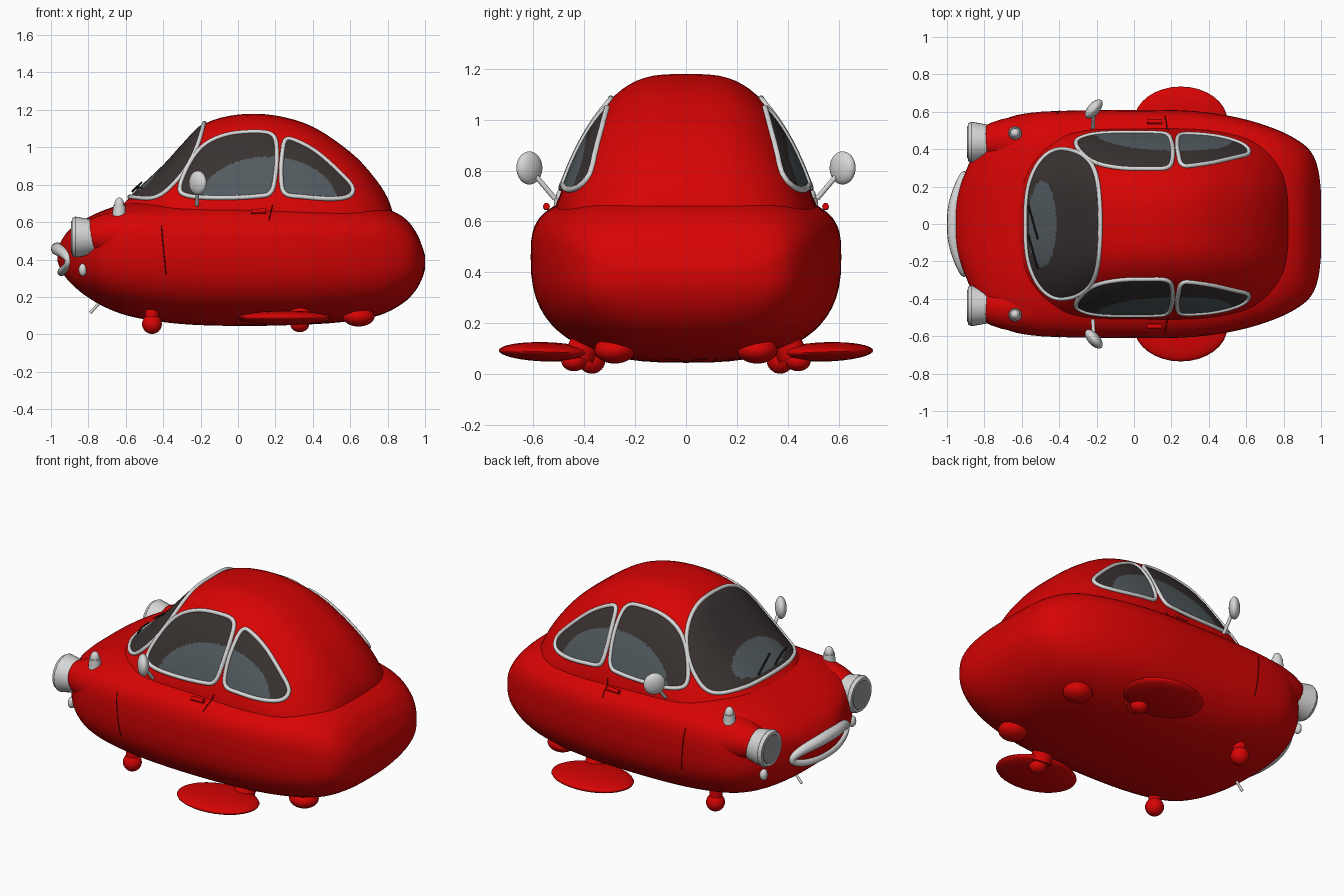
import bpy, bmesh, math
from mathutils import Vector, Matrix
from mathutils.bvhtree import BVHTree

cube = bpy.data.objects.get("Cube")
if cube:
    bpy.data.objects.remove(cube, do_unlink=True)


def material(name, r, g, b):
    m = bpy.data.materials.new(name)
    m.use_nodes = True
    m.diffuse_color = (r, g, b, 1)
    m.node_tree.nodes["Principled BSDF"].inputs["Base Color"].default_value = (r, g, b, 1)
    return m


RED = material("red paint", 0.68, 0.001, 0.001)
SEAM = material("dark red seam", 0.12, 0.001, 0.001)
CHROME = material("light grey chrome", 0.68, 0.68, 0.68)
LENS = material("grey lens", 0.3, 0.31, 0.32)
DARK = material("dark glass", 0.04, 0.031, 0.03)
SLATE = material("slate glass", 0.085, 0.105, 0.115)
BLACK = material("black rubber", 0.012, 0.012, 0.012)


def finish(name, bm, *mats, angle=40):
    me = bpy.data.meshes.new(name)
    bm.to_mesh(me)
    bm.free()
    ob = bpy.data.objects.new(name, me)
    bpy.context.collection.objects.link(ob)
    for m in mats:
        me.materials.append(m)
    bpy.ops.object.select_all(action="DESELECT")
    ob.select_set(True)
    bpy.context.view_layer.objects.active = ob
    bpy.ops.object.shade_smooth_by_angle(angle=math.radians(angle))
    return ob


def spline(pts, steps, closed=False):
    """Smooth Catmull-Rom run through points of any dimension."""
    n, out = len(pts), []
    pick = lambda i: pts[i % n] if closed else pts[max(0, min(n - 1, i))]
    for i in range(n if closed else n - 1):
        a, b, c, d = (pick(i + k) for k in (-1, 0, 1, 2))
        for s in range(steps):
            t = s / steps
            out.append([0.5 * (2 * q + (r - p) * t + (2 * p - 5 * q + 4 * r - u) * t * t
                               + (3 * q - p - 3 * r + u) * t ** 3)
                        for p, q, r, u in zip(a, b, c, d)])
    return out if closed else out + [list(pts[-1])]


def power(v, n):
    return math.copysign(abs(v) ** (2 / n), v)


def loft(name, stations, upper, lower, taper=0, sides=64):
    """Skin of superellipse rings; station = x, bottom, widest height, top, half width."""
    bm = bmesh.new()
    rings = []
    for x, zb, zm, zt, w in spline(stations, 4):
        ring = []
        for i in range(sides):
            a = math.tau * i / sides
            c, s = math.cos(a), math.sin(a)
            n = upper if s >= 0 else lower
            h = power(s, n)
            y = w * power(c, n) * (1 - taper * max(h, 0))
            ring.append(bm.verts.new((x, y, zm + h * (zt - zm if s >= 0 else zm - zb))))
        rings.append(ring)
    for a, b in zip(rings, rings[1:]):
        for i in range(sides):
            j = (i + 1) % sides
            bm.faces.new((a[i], a[j], b[j], b[i]))
    bm.faces.new(rings[0])
    bm.faces.new(rings[-1])
    bmesh.ops.recalc_face_normals(bm, faces=bm.faces)
    return finish(name, bm, RED, angle=60)


body = loft("body", [
    (-.965, .39, .42, .45, .06), (-.945, .34, .42, .50, .15), (-.9, .28, .43, .56, .28),
    (-.82, .21, .44, .615, .45), (-.7, .14, .45, .67, .555), (-.55, .09, .46, .71, .595),
    (-.3, .055, .46, .72, .607), (0, .045, .46, .72, .61), (.3, .05, .46, .71, .605),
    (.55, .065, .45, .70, .57), (.75, .10, .43, .685, .51), (.88, .165, .41, .63, .445),
    (.95, .235, .40, .55, .38), (.985, .3, .39, .47, .29), (1, .35, .39, .42, .17)], 3.3, 2.6)
cabin = loft("cabin", [(x, .5, .6, z, w) for x, z, w in [
    (-.64, .67, .32), (-.55, .76, .43), (-.4, .90, .505), (-.3, 1.01, .525), (-.18, 1.125, .53),
    (0, 1.175, .53), (.2, 1.17, .53), (.4, 1.11, .52), (.6, .975, .48), (.72, .85, .41),
    (.8, .73, .31), (.835, .62, .18)]], 3.3, 2, taper=.36)

# Joined skin that windows, seams and trim are laid onto
verts, polys = [], []
for ob in (body, cabin):
    base = len(verts)
    verts += [v.co.copy() for v in ob.data.vertices]
    polys += [[base + i for i in p.vertices] for p in ob.data.polygons]
skin = BVHTree.FromPolygons(verts, polys)

# Each direction: 2D point to ray origin, and the ray
LAY = {"left": (lambda a, b: (a, 2, b), Vector((0, -1, 0))),
       "right": (lambda a, b: (a, -2, b), Vector((0, 1, 0))),
       "above": (lambda a, b: (a, b, 2), Vector((0, 0, -1))),
       "nose": (lambda a, b: (-2, a, b), Vector((1, 0, 0)))}


def lay(p, way, lift):
    origin, ray = LAY[way]
    o = Vector(origin(p[0], p[1]))
    hit = skin.ray_cast(o, ray)[0]
    return (hit or o + ray * 1.4) - ray * lift


def tube(name, pts, radius, mat, closed=False, radii=None):
    cu = bpy.data.curves.new(name, "CURVE")
    cu.dimensions = "3D"
    cu.bevel_depth = radius
    cu.bevel_resolution = 3
    cu.use_fill_caps = True
    sp = cu.splines.new("POLY")
    sp.points.add(len(pts) - 1)
    for i, p in enumerate(pts):
        sp.points[i].co = (*p, 1)
        sp.points[i].radius = radii[i] if radii else 1
    sp.use_cyclic_u = closed
    cu.materials.append(mat)
    ob = bpy.data.objects.new(name, cu)
    bpy.context.collection.objects.link(ob)


def window(name, outline, way, pale):
    """Glass patch on the skin, a paler ellipse by rule, and a chrome frame."""
    edge = spline(outline, 8, True)
    n, count = len(edge), 20
    cx, cy = (sum(p[k] for p in edge) / n for k in (0, 1))
    bm = bmesh.new()
    rings = []
    for r in range(count):
        f = 1 - r / count
        rings.append([bm.verts.new(lay((cx + (p[0] - cx) * f, cy + (p[1] - cy) * f), way, .006))
                      for p in edge])
    hub = bm.verts.new(lay((cx, cy), way, .006))
    for i in range(n):
        j = (i + 1) % n
        for a, b in zip(rings, rings[1:]):
            bm.faces.new((a[i], a[j], b[j], b[i]))
        bm.faces.new((rings[-1][i], rings[-1][j], hub))
    px, py, rx, ry = pale
    k = 1 if way == "above" else 2
    for f in bm.faces:
        f.normal_update()
        if f.normal.dot(LAY[way][1]) > 0:
            f.normal_flip()
        c = f.calc_center_median()
        f.material_index = int(((c.x - px) / rx) ** 2 + ((c[k] - py) / ry) ** 2 < 1)
    finish(name, bm, DARK, SLATE, angle=80)
    tube(name + "_frame", [lay(p, way, .004) for p in edge], .012, CHROME, True)


def ball(name, loc, size, mat, turn=(0, 0, 0)):
    bm = bmesh.new()
    bmesh.ops.create_uvsphere(bm, u_segments=32, v_segments=16, radius=1)
    rot = Matrix.Rotation(turn[2], 4, "Z") @ Matrix.Rotation(turn[0], 4, "X")
    bm.transform(Matrix.Translation(loc) @ rot @ Matrix.Diagonal((*size, 1)))
    return finish(name, bm, mat, angle=60)


def rod(name, a, b, r1, r2, mat):
    a, b = Vector(a), Vector(b)
    bm = bmesh.new()
    bmesh.ops.create_cone(bm, cap_ends=True, segments=32, radius1=r1, radius2=r2, depth=(b - a).length)
    turn = (b - a).to_track_quat("Z", "Y").to_matrix().to_4x4()
    bm.transform(Matrix.Translation((a + b) / 2) @ turn)
    return finish(name, bm, mat)


# Windshield and wipers
window("windshield", [(-.58, 0), (-.565, .2), (-.5, .34), (-.4, .4), (-.27, .365), (-.2, .25),
                      (-.18, 0), (-.2, -.25), (-.27, -.365), (-.4, -.4), (-.5, -.34), (-.565, -.2)],
       "above", (-.49, 0, .075, .23))
for i, (y0, y1) in enumerate([(.1, -.08), (-.06, -.24)]):
    path = [(-.565 + .05 * t / 8, y0 + (y1 - y0) * t / 8) for t in range(9)]
    tube(f"wiper_{i}", [lay(p, "above", .02) for p in path], .005, BLACK)

front_pane = [(-.31, .79), (-.25, .93), (-.17, 1.02), (-.05, 1.07), (.1, 1.083), (.185, 1.065),
              (.207, .99), (.2, .85), (.175, .76), (.1, .738), (-.1, .73), (-.27, .742)]
rear_pane = [(.237, .97), (.255, 1.04), (.31, 1.035), (.42, .975), (.54, .87), (.61, .79),
             (.595, .74), (.5, .725), (.35, .735), (.25, .755), (.23, .85)]

for side, s in (("left", 1), ("right", -1)):
    # Side glass, door seams and handle
    window(f"front_window_{side}", front_pane, side, (.16, .7, .37, .25))
    window(f"rear_window_{side}", rear_pane, side, (.16, .7, .37, .25))
    for nm, x0, x1, z0, z1 in (("fender", -.41, -.385, .58, .32), ("door", .165, .185, .61, .69)):
        path = [(x0 + (x1 - x0) * t / 8, z0 + (z1 - z0) * t / 8) for t in range(9)]
        tube(f"{nm}_seam_{side}", [lay(p, side, 0) for p in path], .003, SEAM)
    rod(f"door_handle_{side}", (.07, s * .548, .657), (.15, s * .548, .66), .013, .013, RED)

    # Front fender with headlight and lamps
    ball(f"fender_{side}", (-.5, s * .44, .53), (.37, .145, .14), RED)
    y = s * .437
    rod(f"headlight_shell_{side}", (-.76, y, .52), (-.87, y, .52), .09, .11, CHROME)
    rod(f"headlight_rim_{side}", (-.868, y, .52), (-.888, y, .52), .11, .1, CHROME)
    rod(f"headlight_lens_{side}", (-.88, y, .52), (-.892, y, .52), .089, .085, LENS)
    ball(f"small_lamp_{side}", (-.83, s * .43, .345), (.022, .025, .034), CHROME)
    rod(f"marker_base_{side}", (-.635, s * .485, .62), (-.635, s * .485, .69), .038, .032, CHROME)
    ball(f"marker_cap_{side}", (-.635, s * .485, .69), (.027, .027, .042), CHROME)

    # Mirror
    rod(f"mirror_stem_{side}", (-.22, s * .515, .69), (-.215, s * .6, .79), .01, .01, CHROME)
    ball(f"mirror_{side}", (-.215, s * .615, .81), (.062, .032, .065), CHROME, (0, 0, s * .85))

    # Feet, side pontoon and rear bump
    ball(f"front_foot_{side}", (-.46, s * .37, .055), (.053, .053, .053), RED)
    rod(f"front_stub_{side}", (-.46, s * .37, .08), (-.46, s * .36, .15), .035, .04, RED)
    ball(f"pontoon_{side}", (.25, s * .55, .088), (.25, .185, .038), RED, (s * .03, 0, 0))
    ball(f"pontoon_knob_{side}", (.33, s * .44, .052), (.05, .05, .04), RED)
    rod(f"pontoon_stub_{side}", (.33, s * .42, .07), (.33, s * .38, .15), .06, .06, RED)
    ball(f"rear_bump_{side}", (.645, s * .28, .095), (.085, .08, .053), RED)

# Mouth-shaped grille trim, heavier on the upper lip, and tow rod
ring = [math.tau * i / 48 for i in range(48)]
tube("grille_trim", [lay((.265 * math.cos(a), .395 + .062 * math.sin(a)), "nose", .003) for a in ring],
     .026, CHROME, True, [.7 + .4 * abs(math.sin(a)) + .25 * math.sin(a) for a in ring])
rod("tow_rod", (-.79, 0, .115), (-.73, 0, .18), .008, .008, CHROME)
